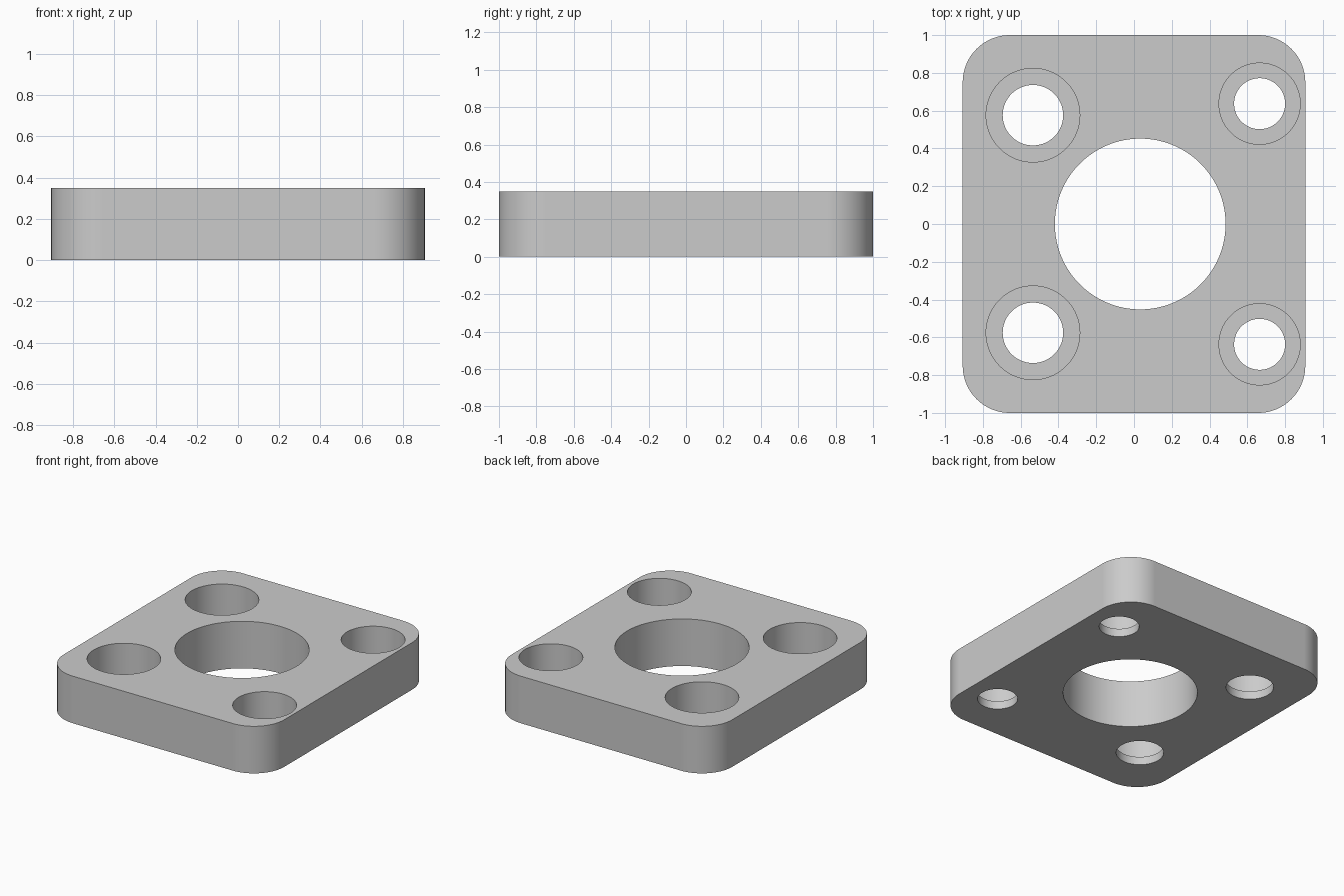
import bpy
import bmesh
import math
from mathutils import Vector

cube = bpy.data.objects.get("Cube")
if cube:
    bpy.data.objects.remove(cube, do_unlink=True)

HALF_X, HALF_Y, HEIGHT = 0.907, 1.0, 0.35
CORNER = 0.25
LIP = 0.06        # floor left under each counterbore
OVER = 0.1        # how far cutters reach past the plate


def material(name, rgb):
    mat = bpy.data.materials.new(name)
    mat.use_nodes = True
    colour = (*rgb, 1.0)
    mat.diffuse_color = colour
    mat.node_tree.nodes["Principled BSDF"].inputs["Base Color"].default_value = colour
    return mat


def to_object(bm, name):
    bmesh.ops.recalc_face_normals(bm, faces=bm.faces)
    mesh = bpy.data.meshes.new(name)
    bm.to_mesh(mesh)
    bm.free()
    obj = bpy.data.objects.new(name, mesh)
    bpy.context.collection.objects.link(obj)
    return obj


def add_turned_cutter(bm, x, y, profile, sides=96):
    """Closed solid of revolution from (radius, height) pairs."""
    rings = []
    for radius, z in profile:
        angles = [math.tau * i / sides for i in range(sides)]
        rings.append([bm.verts.new((x + radius * math.cos(a), y + radius * math.sin(a), z))
                      for a in angles])
    for low, high in zip(rings, rings[1:]):
        for i in range(sides):
            j = (i + 1) % sides
            bm.faces.new((low[i], low[j], high[j], high[i]))
    bm.faces.new(rings[0][::-1])
    bm.faces.new(rings[-1])


# Plate with rounded vertical corners
bm = bmesh.new()
bmesh.ops.create_cube(bm, size=1)
bmesh.ops.scale(bm, vec=(2 * HALF_X, 2 * HALF_Y, HEIGHT), verts=bm.verts)
bmesh.ops.translate(bm, vec=Vector((0, 0, HEIGHT / 2)), verts=bm.verts)
uprights = [e for e in bm.edges
            if abs(e.verts[0].co.z - e.verts[1].co.z) > HEIGHT / 2]
bmesh.ops.bevel(bm, geom=uprights, offset=CORNER, segments=20, profile=0.5,
                affect='EDGES')
plate = to_object(bm, "flange_plate")
plate.data.materials.append(material("plain grey", (0.6, 0.6, 0.6)))

# Centre bore and the four counterbored bolt holes
bm = bmesh.new()
add_turned_cutter(bm, 0.033, 0, [(0.452, -OVER), (0.452, HEIGHT + OVER)], 128)
for x, y, drill, bore in ((-0.535, 0.576, 0.16, 0.248), (0.665, 0.637, 0.135, 0.215)):
    for side in (-1, 1):
        add_turned_cutter(bm, x, side * y, [(drill, -OVER), (drill, LIP),
                                            (bore, LIP), (bore, HEIGHT + OVER)])
cutter = to_object(bm, "hole_cutter")
cutter.hide_render = True

cut = plate.modifiers.new("holes", 'BOOLEAN')
cut.operation = 'DIFFERENCE'
cut.solver = 'EXACT'
cut.object = cutter

bpy.ops.object.select_all(action='DESELECT')
plate.select_set(True)
bpy.context.view_layer.objects.active = plate
bpy.ops.object.modifier_apply(modifier=cut.name)
bpy.data.objects.remove(cutter, do_unlink=True)

# Smooth round walls, crisp rims, flat large faces
bpy.ops.object.shade_smooth_by_angle(angle=math.radians(30))
weighted = plate.modifiers.new("weighted normals", 'WEIGHTED_NORMAL')
weighted.keep_sharp = True
